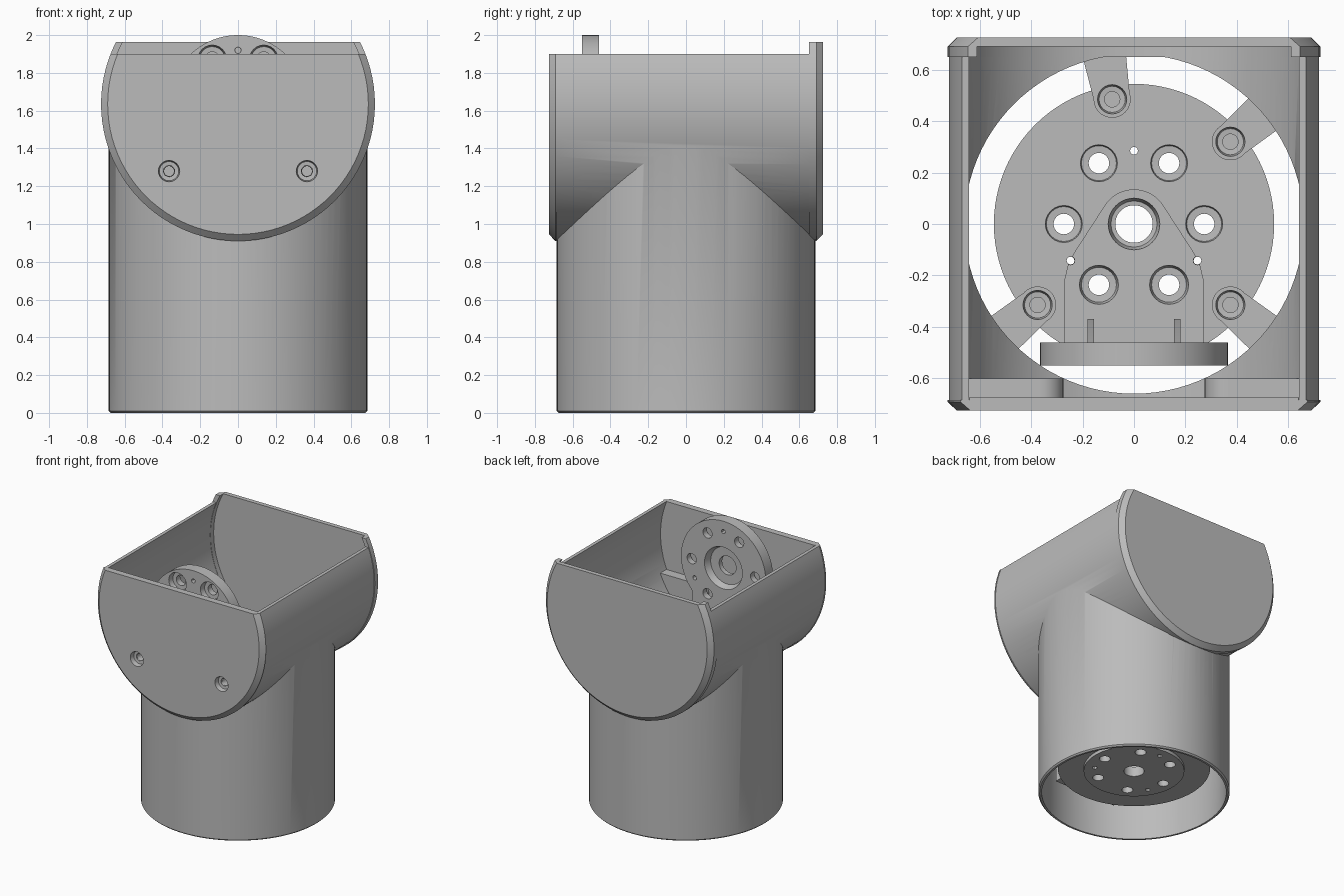
import bpy, bmesh, math
from mathutils import Vector

cube = bpy.data.objects.get("Cube")
if cube:
    bpy.data.objects.remove(cube, do_unlink=True)

grey = bpy.data.materials.new("plain_grey")
grey.use_nodes = True
COLOR = (0.5, 0.5, 0.5, 1)
grey.diffuse_color = COLOR
grey.node_tree.nodes["Principled BSDF"].inputs["Base Color"].default_value = COLOR

AXIS_Z = 1.635      # height of the horizontal barrel's axis
RIM_Z = 1.9         # open top of the barrel
FLOOR = 0.29        # upper face of the inner turntable


def make(name, bm):
    bmesh.ops.recalc_face_normals(bm, faces=bm.faces)
    mesh = bpy.data.meshes.new(name)
    bm.to_mesh(mesh)
    bm.free()
    ob = bpy.data.objects.new(name, mesh)
    bpy.context.collection.objects.link(ob)
    mesh.materials.append(grey)
    return ob


def turned(name, profile, axis="Z", at=(0, 0), n=96):
    """Solid of revolution from (position along axis, radius) pairs."""
    bm = bmesh.new()
    rings = []
    for t, r in profile:
        ring = []
        for i in range(n):
            a = 2 * math.pi * i / n
            u, v = at[0] + r * math.cos(a), at[1] + r * math.sin(a)
            ring.append(bm.verts.new((u, v, t) if axis == "Z" else (u, t, v)))
        rings.append(ring)
    for low, high in zip(rings, rings[1:]):
        for i in range(n):
            j = (i + 1) % n
            bm.faces.new((low[i], low[j], high[j], high[i]))
    bm.faces.new(rings[0])
    bm.faces.new(rings[-1])
    return make(name, bm)


def prism(name, outline, z0, z1):
    bm = bmesh.new()
    face = bm.faces.new([bm.verts.new((x, y, z0)) for x, y in outline])
    top = bmesh.ops.extrude_face_region(bm, geom=[face])["geom"]
    bmesh.ops.translate(bm, vec=(0, 0, z1 - z0),
                        verts=[v for v in top if isinstance(v, bmesh.types.BMVert)])
    return make(name, bm)


def box(name, x0, x1, y0, y1, z0, z1):
    return prism(name, [(x0, y0), (x1, y0), (x1, y1), (x0, y1)], z0, z1)


def combine(ob, others, operation):
    for other in others:
        mod = ob.modifiers.new("combine", "BOOLEAN")
        mod.operation, mod.solver, mod.object = operation, "EXACT", other
        bpy.context.view_layer.objects.active = ob
        bpy.ops.object.modifier_apply(modifier=mod.name)
        bpy.data.objects.remove(other, do_unlink=True)
    return ob


def cut(ob, *others):
    return combine(ob, others, "DIFFERENCE")


def add(ob, *others):
    return combine(ob, others, "UNION")


def above(z):
    return box("cutter", -2, 2, -2, 2, z, 3)


def drill(ob, axis, at, near, far, depth, wide, narrow, n=24):
    """Counterbored hole entering at near and leaving at far."""
    s = 1 if far > near else -1
    cut(ob, turned("cutter", [(near - s * 0.02, wide), (near + s * depth, wide * 0.85),
                              (near + s * (depth + 0.002), narrow), (far, narrow)], axis, at, n))


def drill_horn(ob, axis, centre, near, far):
    """Six screw holes and three small pin holes on a circle."""
    for k in range(6):
        a = math.radians(60 * k)
        drill(ob, axis, (centre[0] + 0.273 * math.cos(a), centre[1] + 0.273 * math.sin(a)),
              near, far, 0.04, 0.08, 0.04)
    for deg in (90, 210, 330):
        a = math.radians(deg)
        drill(ob, axis, (centre[0] + 0.285 * math.cos(a), centre[1] + 0.285 * math.sin(a)),
              near, far, 0.02, 0.018, 0.017, 12)


barrel_at = (0, AXIS_Z)

# Shell: upright tube merged with a horizontal barrel, hollowed and opened at the top
shell = turned("elbow_shell", [(0, 0.675), (0.01, 0.685), (1.6, 0.685)])
add(shell, turned("barrel", [(-0.688, 0.72), (0.66, 0.72)], "Y", barrel_at))
cut(shell,
    turned("cutter", [(-0.1, 0.66), (1.55, 0.66)]),
    turned("cutter", [(-1, 0.695), (1, 0.695)], "Y", barrel_at),
    above(RIM_Z))

# Back cap: chamfered disc with a lip, taller than the barrel
back = turned("back_cap", [(0.65, 0.725), (0.69, 0.725), (0.725, 0.69)], "Y", barrel_at)
cut(back, turned("cutter", [(0.5, 0.693), (0.69, 0.693)], "Y", barrel_at), above(1.963))

# Front cap: chamfered cover with an inner plug and two screw holes
front = turned("front_cap", [(-0.725, 0.69), (-0.692, 0.725), (-0.685, 0.725),
                             (-0.684, 0.692), (-0.675, 0.692)], "Y", barrel_at)
cut(front, above(RIM_Z))
parts = [shell, back, front]
for side, label in ((1, "left"), (-1, "right")):
    at = (side * 0.365, 1.28)
    # Screw boss running out into the barrel wall
    boss = turned(label + "_cover_boss", [(-0.68, 0.09), (-0.6, 0.09)], "Y", at, 48)
    xs = sorted((side * 0.365, side * 0.8))
    add(boss, box("web", xs[0], xs[1], -0.68, -0.6, 1.19, 1.37))
    combine(boss, [turned("limit", [(-1, 0.7), (1, 0.7)], "Y", barrel_at)], "INTERSECT")
    drill(front, "Y", at, -0.725, -0.6, 0.035, 0.06, 0.03)
    drill(boss, "Y", at, -0.68, -0.62, 0.02, 0.031, 0.03)
    parts.append(boss)

# Turntable at the bottom of the tube, with a horn seat below
table = turned("turntable", [(0.18, 0.36), (0.205, 0.36), (0.206, 0.545), (FLOOR, 0.545)])

# Foot of the bracket: rounded nose widening to the upright
half = [(0.135 * math.sin(math.radians(d)), 0.135 * math.cos(math.radians(d)))
        for d in range(0, 61, 10)]
half += [(0.235, -0.115), (0.257, -0.16), (0.27, -0.215), (0.27, -0.5)]
outline = half + [(-x, y) for x, y in reversed(half[1:])]
add(table, prism("foot", outline, FLOOR - 0.03, FLOOR + 0.02))
drill(table, "Z", (0, 0), FLOOR + 0.02, 0.1, 0.05, 0.105, 0.073, 40)
drill_horn(table, "Z", (0, 0), FLOOR + 0.02, 0.1)
parts.append(table)

# Upright bracket carrying the round horn plate
upright = turned("horn_bracket", [(-0.55, 0.365), (-0.46, 0.365)], "Y", barrel_at)
add(upright, box("stem", -0.27, 0.27, -0.549, -0.461, FLOOR - 0.05, AXIS_Z))
drill(upright, "Y", barrel_at, -0.46, -0.6, 0.05, 0.17, 0.073, 48)
drill_horn(upright, "Y", barrel_at, -0.55, -0.4)
parts.append(upright)

# Gussets between foot and upright
for side, label in ((1, "left"), (-1, "right")):
    bm = bmesh.new()
    tri = [bm.verts.new((side * 0.168 - 0.0125, y, z))
           for y, z in ((-0.47, FLOOR), (-0.37, FLOOR), (-0.37, 0.4), (-0.47, 0.75))]
    face = bm.faces.new(tri)
    grown = bmesh.ops.extrude_face_region(bm, geom=[face])["geom"]
    bmesh.ops.translate(bm, vec=(0.025, 0, 0),
                        verts=[v for v in grown if isinstance(v, bmesh.types.BMVert)])
    parts.append(make(label + "_gusset", bm))

# Screw arms reaching in from the tube wall
for k, (x, y) in enumerate(((-0.085, 0.485), (0.375, 0.32), (-0.375, -0.315), (0.375, -0.315))):
    centre = Vector((x, y))
    out = centre.normalized()
    across = Vector((-out.y, out.x))
    end = out * 0.68
    arm = turned(f"screw_arm_{k + 1}", [(0.4, 0.072), (0.55, 0.072)], "Z", (x, y), 40)
    add(arm, prism("reach", [centre - across * 0.07, end - across * 0.085,
                             end + across * 0.085, centre + across * 0.07], 0.4, 0.549))
    combine(arm, [turned("limit", [(0, 0.67), (1, 0.67)])], "INTERSECT")
    drill(arm, "Z", (x, y), 0.55, 0.45, 0.04, 0.06, 0.03)
    parts.append(arm)

# Smooth curved walls, crisp edges
bpy.ops.object.select_all(action="DESELECT")
for ob in parts:
    ob.select_set(True)
bpy.context.view_layer.objects.active = shell
bpy.ops.object.shade_smooth_by_angle(angle=math.radians(30))
